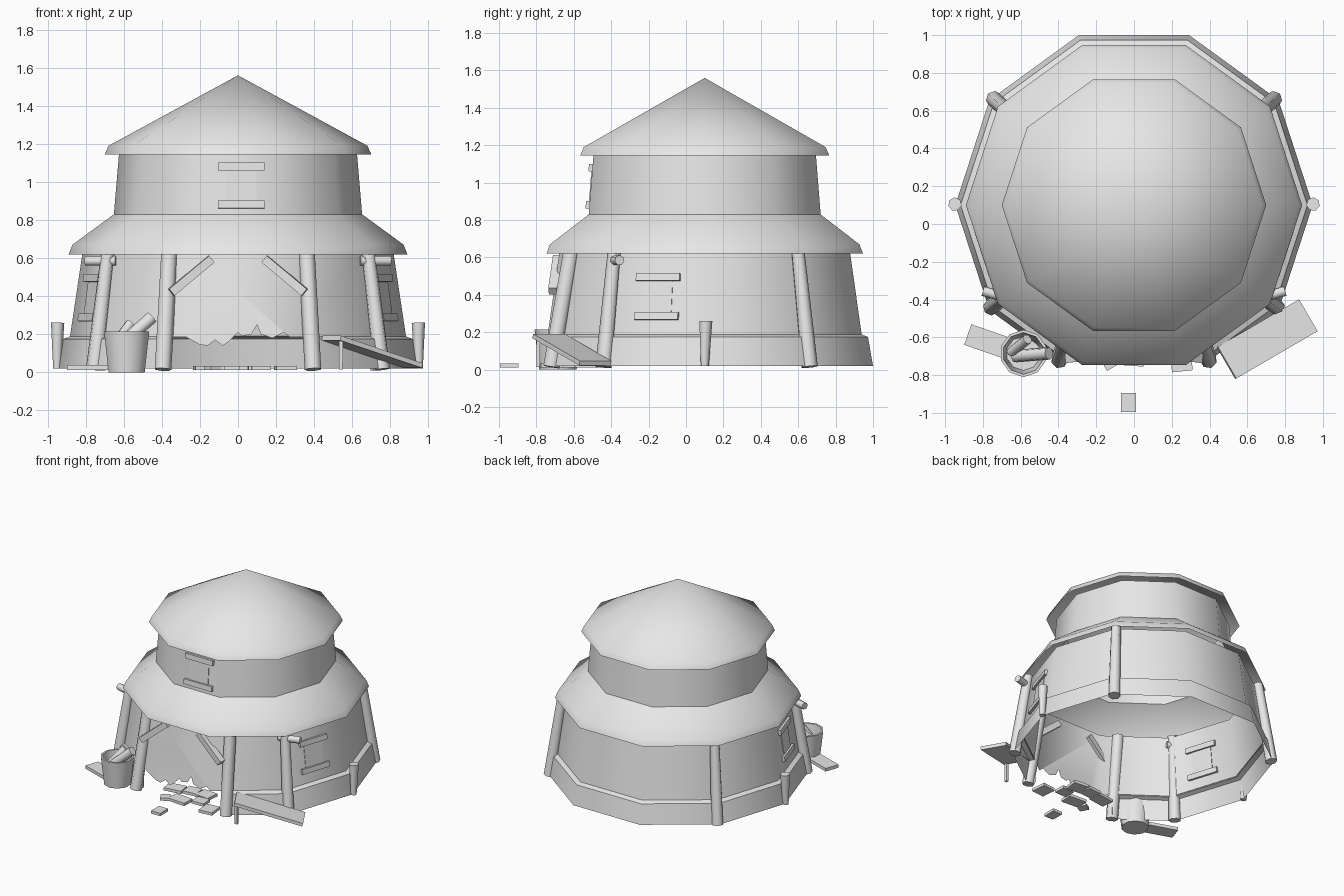
import bpy, bmesh
from math import cos, sin, pi, radians
from mathutils import Vector, Matrix

if "Cube" in bpy.data.objects:
    bpy.data.objects.remove(bpy.data.objects["Cube"])

clay = bpy.data.materials.new("plain_grey")
clay.use_nodes = True
clay.diffuse_color = (0.8, 0.8, 0.8, 1)
clay.node_tree.nodes["Principled BSDF"].inputs["Base Color"].default_value = (0.8, 0.8, 0.8, 1)

CENTRE = Vector((0, 0.1, 0))
SIDES = 10


def finish(name, bm, angle=None):
    mesh = bpy.data.meshes.new(name)
    bm.to_mesh(mesh)
    bm.free()
    obj = bpy.data.objects.new(name, mesh)
    bpy.context.collection.objects.link(obj)
    mesh.materials.append(clay)
    if angle:
        bpy.ops.object.select_all(action='DESELECT')
        obj.select_set(True)
        bpy.context.view_layer.objects.active = obj
        bpy.ops.object.shade_smooth_by_angle(angle=radians(angle))
    return obj


def corner(i):
    a = 2 * pi * i / SIDES
    return Vector((cos(a), sin(a), 0))


def shell(bm, dirs, profile):
    """Sweep a (radius, height) profile along a list of plan directions."""
    cols = [[bm.verts.new(CENTRE + d * r + Vector((0, 0, z))) for r, z in profile] for d in dirs]
    for a, b in zip(cols, cols[1:]):
        for j in range(len(profile) - 1):
            bm.faces.new((a[j], b[j], b[j + 1], a[j + 1]))
    return cols


def ring(name, profile):
    bm = bmesh.new()
    shell(bm, [corner(i) for i in range(SIDES + 1)], profile)
    bmesh.ops.remove_doubles(bm, verts=bm.verts, dist=0.0005)
    return finish(name, bm, 42)


def pole(name, a, b, ra, rb, sides=7):
    a, b = Vector(a), Vector(b)
    bm = bmesh.new()
    m = Matrix.Translation((a + b) / 2) @ (b - a).to_track_quat('Z', 'Y').to_matrix().to_4x4()
    bmesh.ops.create_cone(bm, cap_ends=True, segments=sides, radius1=ra, radius2=rb,
                          depth=(b - a).length, matrix=m)
    return finish(name, bm, 60)


def block(name, size, matrix):
    bm = bmesh.new()
    bmesh.ops.create_cube(bm, size=1, matrix=matrix @ Matrix.Diagonal((*size, 1)))
    return finish(name, bm)


def beam(name, a, b, width, thick):
    a, b = Vector(a), Vector(b)
    x = (b - a).normalized()
    y = Vector((0, 0, 1)).cross(x).normalized()
    m = Matrix((x, y, x.cross(y))).transposed().to_4x4()
    return block(name, ((b - a).length, width, thick), Matrix.Translation((a + b) / 2) @ m)


# Roofs and upper storey
ring("upper_roof", [(0.70, 1.145), (0.68, 1.19), (0, 1.56)])
ring("upper_wall", [(0.652, 0.83), (0.625, 1.15)])
ring("lower_roof", [(0.89, 0.62), (0.87, 0.67), (0.652, 0.83)])

# Lower wall, with a broken bottom edge on the front side
LOW, TOP = (0.883, 0.185), (0.815, 0.64)
bm = bmesh.new()
cols = shell(bm, [corner(i) for i in range(-2, 8)], [LOW, TOP])
first, last = cols[0], cols[-1]
ragged = [(-0.2, 0.145), (-0.16, 0.14), (-0.12, 0.17), (-0.08, 0.14), (-0.05, 0.16), (0, 0.21),
          (0.02, 0.19), (0.07, 0.2), (0.1, 0.25), (0.12, 0.2), (0.18, 0.18), (0.24, 0.21)]
edge = []
for x, z in ragged:
    t = (z - LOW[1]) / (TOP[1] - LOW[1])
    r = (LOW[0] + t * (TOP[0] - LOW[0])) * cos(pi / SIDES)
    edge.append(bm.verts.new((x, CENTRE.y - r, z)))
bm.faces.new([last[0], *edge, first[0], first[1], last[1]])
finish("lower_wall", bm, 42)

# Base skirt, open at the entrance
dirs = [corner(i) for i in range(-2, 8)]
dirs[0] = dirs[0].lerp(dirs[1], 0.22)
dirs[-1] = dirs[-1].lerp(dirs[-2], 0.2)
bm = bmesh.new()
for col in (lambda c: (c[0], c[-1]))(shell(bm, dirs, [(0.946, 0.02), (0.918, 0.175), (0.878, 0.19)])):
    foot = bm.verts.new((col[2].co.x, col[2].co.y, 0.02))
    bm.faces.new((col[0], col[1], col[2], foot))
finish("base_skirt", bm, 42)

# Mirrored posts, stakes, pegs and braces
for side, s in (("left", 1), ("right", -1)):
    pole(f"front_post_{side}", (s * 0.395, -0.72, 0.015), (s * 0.36, -0.61, 0.65), 0.045, 0.045)
    pole(f"corner_post_{side}", (s * 0.755, -0.44, 0.015), (s * 0.68, -0.38, 0.66), 0.045, 0.036)
    pole(f"back_post_{side}", (s * 0.74, 0.66, 0.015), (s * 0.67, 0.595, 0.66), 0.045, 0.036)
    pole(f"stake_{side}", (s * 0.95, 0.1, 0.02), (s * 0.948, 0.105, 0.26), 0.022, 0.036)
    pole(f"peg_{side}", (s * 0.80, -0.355, 0.585), (s * 0.64, -0.40, 0.585), 0.027, 0.027)
    beam(f"door_brace_{side}", (s * 0.35, -0.71, 0.42), (s * 0.14, -0.685, 0.595), 0.05, 0.045)


# Windows: sill, lintel and a thin panel lying on a wall facet
def window(name, angle, apothem, z, tilt, half, shift=0):
    base = (Matrix.Translation(CENTRE + Vector((0, 0, z))) @ Matrix.Rotation(radians(angle), 4, 'Z')
            @ Matrix.Translation((apothem, shift, 0)) @ Matrix.Rotation(-radians(tilt), 4, 'Y'))
    for part, h in (("lintel", half), ("sill", -half)):
        block(f"{name}_{part}", (0.04, 0.245, 0.04), base @ Matrix.Translation((0, 0, h)))
    block(f"{name}_panel", (0.009, 0.16, 2 * half), base)


window("left_window", -18, 0.81, 0.39, 8, 0.105)
window("right_window", 198, 0.81, 0.39, 8, 0.105)
window("upper_window", -90, 0.608, 0.98, 4.5, 0.1, 0.018)

# Bucket with two sticks
bm = bmesh.new()
outline = [(0, 0), (0.1, 0), (0.125, 0.215), (0.11, 0.215), (0.09, 0.03), (0, 0.03)]
shift = Vector((-0.585, -0.685, 0)) - CENTRE
turn = Matrix.Rotation(pi / SIDES, 3, 'Z')
shell(bm, [turn @ corner(i) for i in range(SIDES + 1)], outline)
bmesh.ops.remove_doubles(bm, verts=bm.verts, dist=0.0005)
bmesh.ops.translate(bm, verts=bm.verts, vec=shift)
finish("bucket", bm, 42)
pole("bucket_stick_long", (-0.63, -0.70, 0.13), (-0.45, -0.685, 0.29), 0.034, 0.034)
pole("bucket_stick_short", (-0.65, -0.68, 0.14), (-0.565, -0.61, 0.255), 0.028, 0.028)

# Loose planks
beam("leaning_plank", (0.49, -0.735, 0.18), (0.92, -0.485, 0.035), 0.195, 0.025)
beam("plank_prop", (0.54, -0.79, 0.015), (0.541, -0.79, 0.17), 0.02, 0.02)
beam("flat_plank", (-0.88, -0.585, 0.025), (-0.55, -0.70, 0.025), 0.115, 0.025)

# Paving slabs at the entrance: x, y, width, depth, turn
slabs = [(-0.03, -0.945, 0.08, 0.1, 0), (-0.13, -0.73, 0.07, 0.07, 30), (-0.16, -0.56, 0.14, 0.1, 8),
         (-0.02, -0.70, 0.15, 0.1, -4), (-0.03, -0.53, 0.11, 0.1, 5), (0.09, -0.53, 0.12, 0.11, -6),
         (0.25, -0.72, 0.11, 0.12, 6), (0.12, -0.64, 0.1, 0.09, 3)]
for n, (x, y, w, d, turn) in enumerate(slabs):
    block(f"paving_slab_{n + 1}", (w, d, 0.022),
          Matrix.Translation((x, y, 0.023)) @ Matrix.Rotation(radians(turn), 4, 'Z'))
